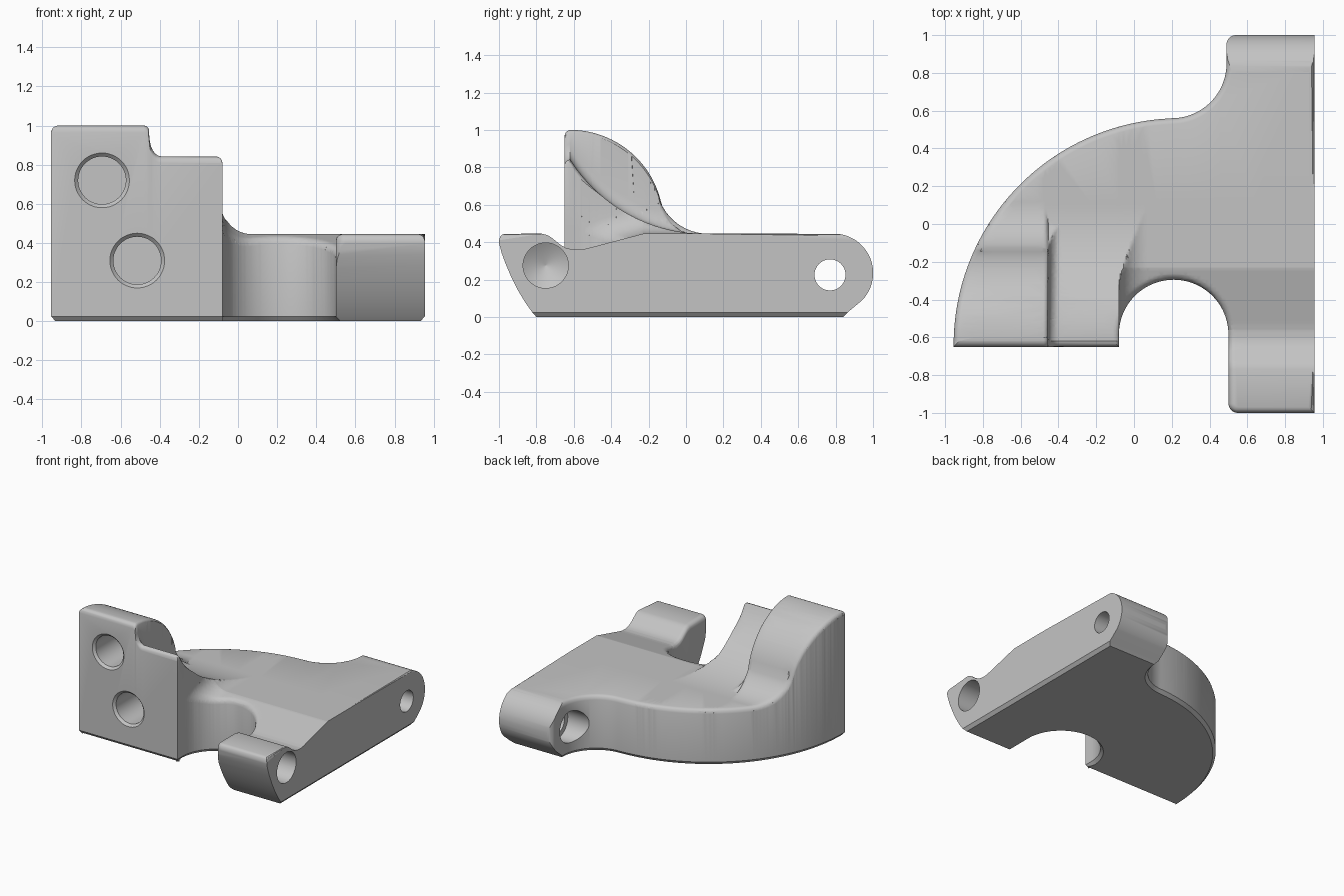
import bpy, bmesh
from math import sin, cos, sqrt, pi, radians
from mathutils import Vector, Matrix
from mathutils.geometry import intersect_point_line

cube = bpy.data.objects.get("Cube")
if cube:
    bpy.data.objects.remove(cube)

grey = bpy.data.materials.new("plain grey")
grey.use_nodes = True
grey.diffuse_color = (0.55, 0.55, 0.55, 1)
grey.node_tree.nodes["Principled BSDF"].inputs["Base Color"].default_value = grey.diffuse_color

ROUND = 0.035   # radius of the rounded top rim
TOP = 0.445     # height of the base plate


def arc(cx, cy, r, a0, a1, n):
    return [(cx + r * cos(radians(a0 + (a1 - a0) * i / n)),
             cy + r * sin(radians(a0 + (a1 - a0) * i / n))) for i in range(n + 1)]


def interp(points, y):
    for (y0, z0), (y1, z1) in zip(points, points[1:]):
        if y <= y1:
            return z0 + (z1 - z0) * max(0, y - y0) / (y1 - y0)
    return points[-1][1]


def quarter(d, r):
    """Drop of a rounded edge of radius r at distance d from the wall."""
    return r - sqrt(max(0, r * r - (r - d) ** 2)) if d < r else 0


def add_object(name, bm):
    bmesh.ops.recalc_face_normals(bm, faces=bm.faces)
    mesh = bpy.data.meshes.new(name)
    bm.to_mesh(mesh)
    bm.free()
    obj = bpy.data.objects.new(name, mesh)
    bpy.context.collection.objects.link(obj)
    mesh.materials.append(grey)
    return obj


# Plan outline, starting and ending on the straight mating side
outline = [(0.955, -1)] + arc(0.55, -0.95, 0.05, 270, 180, 8)
outline += arc(0.21, -0.585, 0.29, 0, 180, 40)
outline += [(-0.08, -0.65), (-0.955, -0.65)]
outline += arc(0.245, -0.64, 1.2, 179, 94, 60)
outline += arc(0.2, 0.85, 0.29, 270, 360, 24)
outline += arc(0.54, 0.95, 0.05, 180, 90, 8) + [(0.955, 1)]
rim = [Vector((x, y, 0)) for x, y in outline]


def rim_distance(p):
    best = 1
    for a, b in zip(rim, rim[1:]):
        q, t = intersect_point_line(p, a, b)
        q = a if t < 0 else b if t > 1 else q
        best = min(best, (p - q).length)
    return best


# Height of each zone along the depth
base_line = [(-0.77, TOP), (-0.74, 0.437), (-0.72, 0.425), (-0.67, 0.385), (-0.64, 0.368),
             (-0.6, 0.36), (-0.56, 0.36), (-0.53, 0.366), (-0.23, TOP)]


def high_shoulder(y):
    if y < -0.62:
        return 1
    if y < -0.146:
        return 0.5 + sqrt(0.25 - (y + 0.62) ** 2)
    return TOP + quarter(y + 0.16, 0.28)


def low_shoulder(y):
    return TOP + quarter(max(y, -0.62) + 0.75, 0.85)


def height(x, y):
    base, high, low = interp(base_line, y), high_shoulder(y), low_shoulder(y)
    if x < -0.452:
        z = max(low, high - quarter(-0.455 - x, 0.025))
    elif x < -0.08:
        z = min(high - 0.025, low + 1.6 * quarter(x + 0.452, 0.06))
        z = max(low, z)
    else:
        z = min(low, base + quarter(x + 0.08, 0.15))
    return max(base, z)


# Bracket body: plan face with rim rings and a grid, raised to its heights
bm = bmesh.new()
inner = bm.faces.new([bm.verts.new(p) for p in rim])
for step in (0.004, 0.007, 0.01, 0.014):
    bmesh.ops.inset_region(bm, faces=[inner], thickness=step,
                           use_boundary=True, use_even_offset=True)
bmesh.ops.triangulate(bm, faces=bm.faces)
x_cuts = [-0.48, -0.47, -0.462, -0.4565, -0.4515, -0.445, -0.435, -0.42, -0.405, -0.392,
          -0.0805, -0.0795] + [-0.08 + 0.15 * (i / 10) ** 1.5 for i in range(1, 11)]
y_cuts = [p[0] for p in base_line] + [-0.62 + 0.74 * i / 36 for i in range(37)]
for cuts, axis in ((x_cuts, Vector((1, 0, 0))), (y_cuts, Vector((0, 1, 0)))):
    for c in cuts:
        bmesh.ops.bisect_plane(bm, geom=bm.verts[:] + bm.edges[:] + bm.faces[:],
                               dist=1e-5, plane_co=axis * c, plane_no=axis)
bmesh.ops.triangulate(bm, faces=bm.faces)
for v in bm.verts:
    v.co.z = height(v.co.x, v.co.y) - quarter(rim_distance(v.co), ROUND)

# Walls, underside and bottom chamfer
border = [e for e in bm.edges if e.is_boundary]
walls = bmesh.ops.extrude_edge_only(bm, edges=border)["geom"]
for v in walls:
    if isinstance(v, bmesh.types.BMVert):
        v.co.z = 0.025
under = bmesh.ops.holes_fill(bm, edges=[e for e in bm.edges if e.is_boundary], sides=0)["faces"]
bmesh.ops.inset_region(bm, faces=under, thickness=0.022, use_even_offset=True)
for v in {v for f in under for v in f.verts}:
    v.co.z = 0
body = add_object("bracket_body", bm)


def apply_cutter(cutter, operation):
    cutter.hide_render = True
    mod = body.modifiers.new("cut", 'BOOLEAN')
    mod.operation, mod.object, mod.solver = operation, cutter, 'EXACT'
    bpy.context.view_layer.objects.active = body
    bpy.ops.object.modifier_apply(modifier=mod.name)
    bpy.data.objects.remove(cutter)


# Side envelope: curved front toe and round back end
side = [(-0.8, -0.01), (-0.8, 0), (-0.822, 0.025), (-0.86, 0.078), (-0.9, 0.145), (-0.935, 0.215),
        (-0.965, 0.285), (-0.985, 0.34), (-1.001, 0.4), (-1.01, 0.46), (-1.01, 1.2),
        (0.2, 1.2), (0.2, 0.5), (0.76, 0.5)]
side += arc(0.79, 0.235, 0.2105, 88, -44, 36) + [(0.865, 0.025), (0.84, 0), (0.84, -0.01)]
bm = bmesh.new()
face = bm.faces.new([bm.verts.new((-1.2, y, z)) for y, z in side])
ext = bmesh.ops.extrude_face_region(bm, geom=[face])["geom"]
bmesh.ops.translate(bm, vec=(2.4, 0, 0), verts=[g for g in ext if isinstance(g, bmesh.types.BMVert)])
apply_cutter(add_object("side_envelope", bm), 'INTERSECT')


def drill(profile, matrix):
    """Cut a turned shape given as (radius, depth) steps along local z."""
    bm = bmesh.new()
    rings = [[bm.verts.new((r * cos(2 * pi * i / 48), r * sin(2 * pi * i / 48), d))
              for i in range(48)] for r, d in profile]
    for a, b in zip(rings, rings[1:]):
        for i in range(48):
            j = (i + 1) % 48
            bm.faces.new((a[i], a[j], b[j], b[i]))
    bm.faces.new(rings[0])
    bm.faces.new(rings[-1])
    bm.transform(matrix)
    apply_cutter(add_object("drill", bm), 'DIFFERENCE')


# Blind front holes with a chamfered mouth
for x, z in ((-0.695, 0.72), (-0.515, 0.31)):
    drill([(0.16, -0.02), (0.14, 0), (0.122, 0.018), (0.122, 0.3)],
          Matrix.Translation((x, -0.65, z)) @ Matrix.Rotation(-pi / 2, 4, 'X'))

# Pointed blind hole in the toe, stepped through hole in the back end
inward = Matrix.Rotation(-pi / 2, 4, 'Y')
drill([(0.121, -0.05), (0.121, 0.25), (0.001, 0.32)],
      Matrix.Translation((0.955, -0.75, 0.275)) @ inward)
drill([(0.083, -0.05), (0.083, 0.36), (0.125, 0.36), (0.125, 0.62)],
      Matrix.Translation((0.955, 0.77, 0.225)) @ inward)

# Smooth shading with crisp edges
bpy.ops.object.select_all(action='DESELECT')
body.select_set(True)
bpy.context.view_layer.objects.active = body
bpy.ops.object.shade_smooth_by_angle(angle=radians(32))
